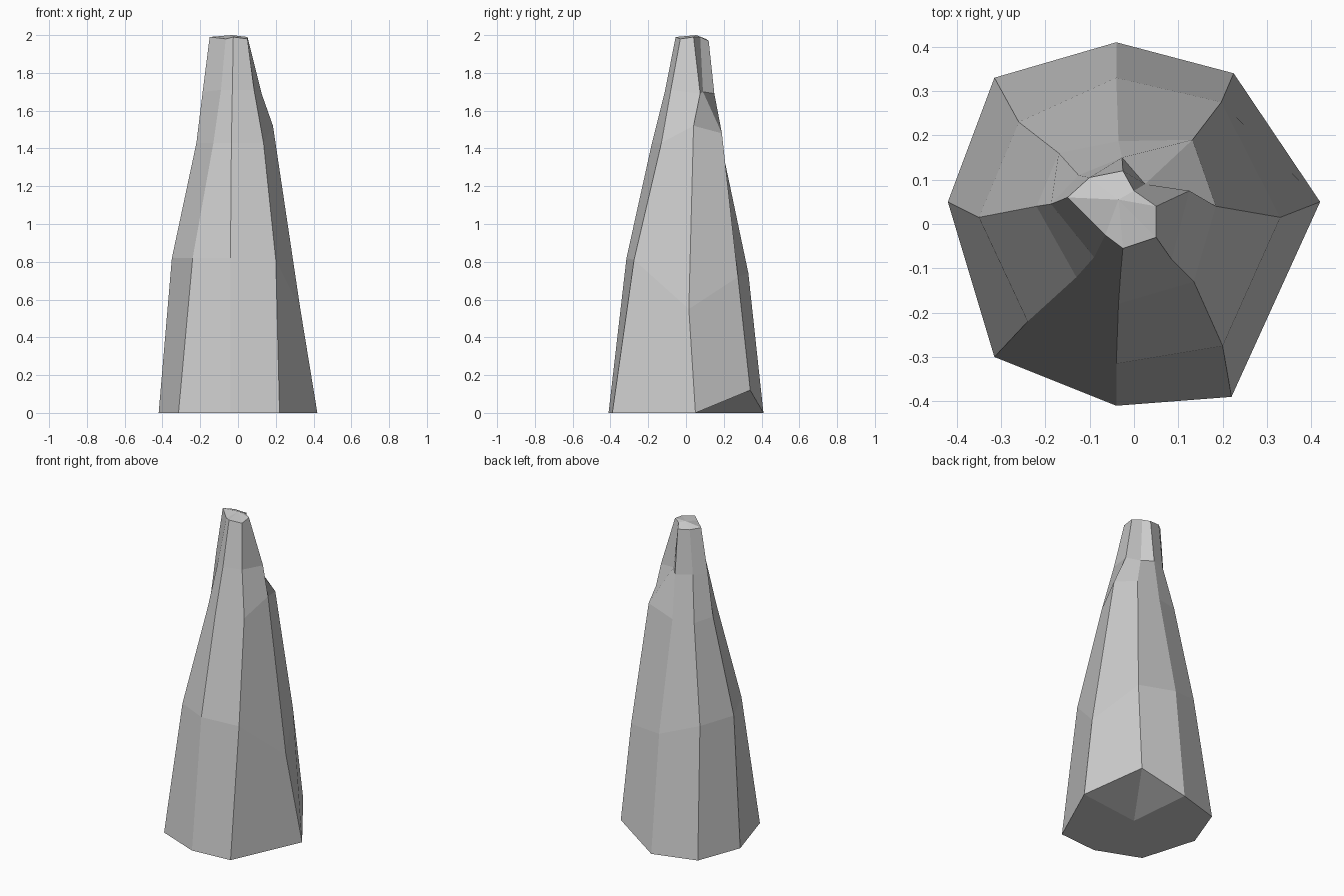
import bpy, bmesh

# Each column is one vertical ridge of the spire, listed anticlockwise from above
COLUMNS = [
    # front right
    [(.22, -.39, 0), (.20, -.275, .81), (.135, -.13, 1.43), (.085, -.08, 1.71), (.05, -.03, 1.98)],
    # right
    [(.42, .05, 0), (.33, .015, .55), (.185, .04, 1.52), (.125, .075, 1.69), (.05, .04, 1.99)],
    # back right, lifted foot and notch near the tip
    [(.225, .34, .12), (.197, .275, .72), (.132, .19, 1.48), (.025, .09, 1.70), (0, .075, 1.99)],
    # back
    [(-.04, .41, 0), (-.04, .33, .74), (-.035, .187, 1.42), (-.027, .15, 1.69), (-.025, .12, 1.97)],
    # back left
    [(-.315, .33, 0), (-.26, .23, .81), (-.17, .16, 1.42), (-.125, .11, 1.70), (-.10, .105, 1.98)],
    # left
    [(-.42, .05, 0), (-.35, .015, .82), (-.22, .04, 1.43), (-.187, .045, 1.70), (-.15, .06, 1.99)],
    # front left
    [(-.315, -.30, 0), (-.24, -.22, .82), (-.13, -.12, 1.43), (-.09, -.075, 1.71), (-.065, -.025, 1.98)],
    # front
    [(-.04, -.41, 0), (-.04, -.315, .82), (-.035, -.18, 1.43), (-.03, -.11, 1.71), (-.025, -.055, 1.99)],
]

bm = bmesh.new()
cols = [[bm.verts.new(p) for p in col] for col in COLUMNS]
foot = bm.verts.new((0, 0, 0))
tip = bm.verts.new((-.035, .055, 2))

# Faceted sides with fanned bottom and top
for i, a in enumerate(cols):
    b = cols[(i + 1) % len(cols)]
    for k in range(len(a) - 1):
        bm.faces.new((a[k], b[k], b[k + 1], a[k + 1]))
    bm.faces.new((b[0], a[0], foot))
    bm.faces.new((a[-1], b[-1], tip))

bmesh.ops.recalc_face_normals(bm, faces=bm.faces)
mesh = bpy.data.meshes.new("rock_spire")
bm.to_mesh(mesh)
bm.free()
bpy.context.collection.objects.link(bpy.data.objects.new("rock_spire", mesh))
